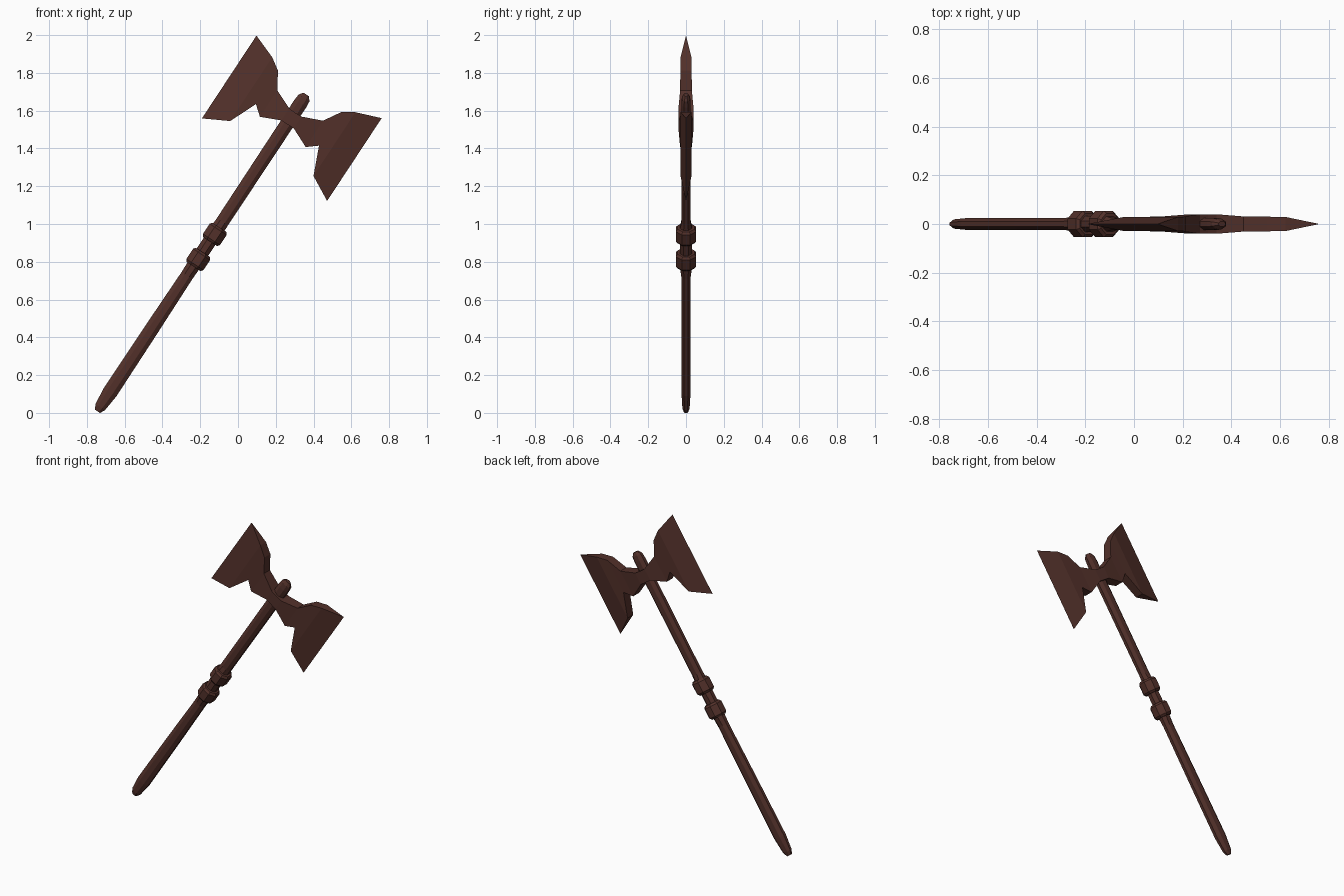
import bpy, bmesh, math
from mathutils import Matrix

if "Cube" in bpy.data.objects:
    bpy.data.objects.remove(bpy.data.objects["Cube"])

# Local frame: z runs along the handle, x across the blades, origin at the head
TILT = Matrix.Translation((0.285, 0, 1.56)) @ Matrix.Rotation(math.radians(33.4), 4, 'Y')
mat = bpy.data.materials.new("dark_brown")
mat.diffuse_color = (0.085, 0.03, 0.023, 1)
mat.use_nodes = True
mat.node_tree.nodes["Principled BSDF"].inputs["Base Color"].default_value = mat.diffuse_color


def loft(name, rings, cap_start=True):
    """Skin a list of equal-length vertex rings."""
    bm = bmesh.new()
    loops = [[bm.verts.new(p) for p in ring] for ring in rings]
    n = len(loops[0])
    for a, b in zip(loops, loops[1:]):
        for i in range(n):
            j = (i + 1) % n
            bm.faces.new((a[i], a[j], b[j], b[i]))
    if cap_start:
        bm.faces.new(loops[0][::-1])
    bm.faces.new(loops[-1])
    bmesh.ops.remove_doubles(bm, verts=bm.verts, dist=1e-5)
    bmesh.ops.recalc_face_normals(bm, faces=bm.faces)
    mesh = bpy.data.meshes.new(name)
    bm.to_mesh(mesh)
    bm.free()
    mesh.materials.append(mat)
    ob = bpy.data.objects.new(name, mesh)
    bpy.context.collection.objects.link(ob)
    ob.matrix_world = TILT
    return ob


def octagon(z, rx, ry, cx=0.0):
    """Eight-sided ring with flats at distance rx, ry."""
    k = 1 / math.cos(math.pi / 8)
    angles = [math.pi / 8 + i * math.pi / 4 for i in range(8)]
    return [(cx + rx * k * math.cos(t), ry * k * math.sin(t), z) for t in angles]


# Handle: position along the shaft, half width, half depth
handle = [(-1.862, 0.016, 0.012), (-1.835, 0.030, 0.019), (-1.74, 0.040, 0.024),
          (-1.35, 0.038, 0.024), (-1.0, 0.034, 0.025), (-0.94, 0.036, 0.032),
          (-0.70, 0.036, 0.032), (-0.66, 0.035, 0.025), (0.09, 0.037, 0.025),
          (0.125, 0.034, 0.021), (0.147, 0.017, 0.011)]
loft("handle", [octagon(z, rx, ry, -0.005) for z, rx, ry in handle])

# Two grip collars with bevelled rims
for name, z in (("lower_collar", -0.897), ("upper_collar", -0.738)):
    loft(name, [octagon(z + dz, r, r, -0.002) for dz, r in
                ((-0.045, 0.044), (-0.032, 0.054), (0.032, 0.054), (0.045, 0.044))])

# Double blade: distance from handle, top, bottom, half thickness
blade = [(0.0, 0.034, -0.040, 0.040), (0.04, 0.036, -0.040, 0.040),
         (0.145, 0.080, -0.087, 0.031), (0.20, 0.170, -0.042, 0.030),
         (0.264, 0.212, -0.192, 0.029), (0.397, 0.262, -0.263, 0.0)]
head = loft("axe_head", [[(x, -h, b), (x, h, b), (x, h, t), (x, -h, t)]
                         for x, t, b, h in blade[:-1]]
            + [[(0.397, -0.0002, -0.263), (0.397, 0.0002, -0.263),
                (0.397, 0.0002, 0.262), (0.397, -0.0002, 0.262)]], cap_start=False)
mirror = head.modifiers.new("other_blade", 'MIRROR')
mirror.use_axis = (True, False, False)
